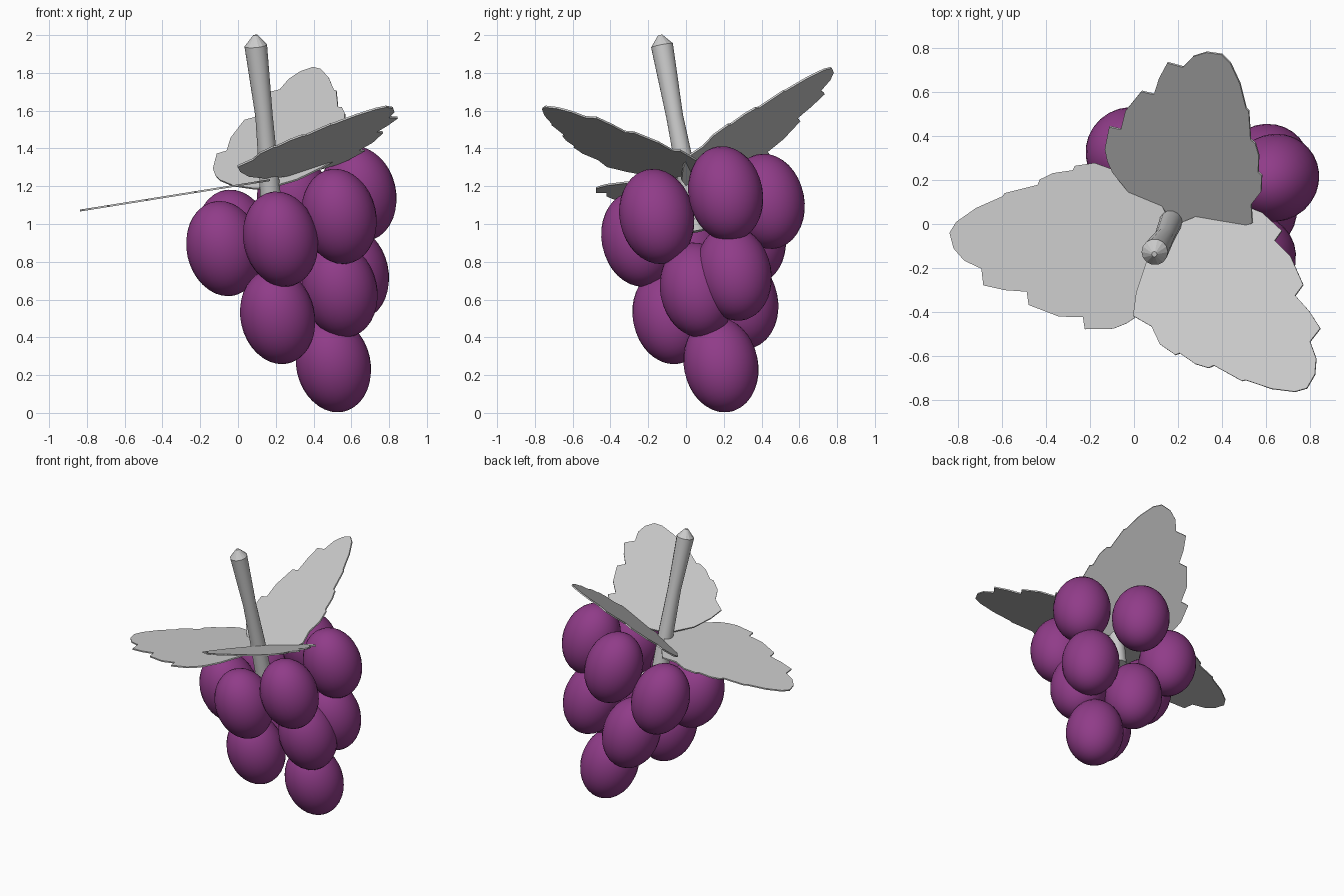
import bpy, bmesh, math
from mathutils import Vector, Matrix

if "Cube" in bpy.data.objects:
    bpy.data.objects.remove(bpy.data.objects["Cube"])


def material(name, rgb):
    m = bpy.data.materials.new(name)
    m.diffuse_color = (*rgb, 1)
    m.use_nodes = True
    m.node_tree.nodes["Principled BSDF"].inputs["Base Color"].default_value = m.diffuse_color
    return m


PURPLE = material("grape purple", (0.28, 0.045, 0.25))
GREY = material("leaf grey", (0.6, 0.6, 0.6))


def add_object(name, bm, mat):
    bmesh.ops.recalc_face_normals(bm, faces=bm.faces)
    mesh = bpy.data.meshes.new(name)
    bm.to_mesh(mesh)
    bm.free()
    mesh.materials.append(mat)
    ob = bpy.data.objects.new(name, mesh)
    bpy.context.collection.objects.link(ob)
    return ob


# Grapes: equal ellipsoids, all leaning along the hanging direction
grape_centres = [
    (0.225, -0.25, 0.92), (-0.075, 0.0, 0.87), (-0.02, 0.33, 0.93),
    (0.535, -0.155, 1.04), (0.64, 0.21, 1.16), (0.30, 0.43, 1.12),
    (0.21, -0.085, 0.51), (0.54, 0.06, 0.65), (0.60, 0.255, 0.74),
    (0.25, 0.29, 0.59), (0.505, 0.185, 0.255),
]
lean = Vector((-0.22, -0.2, 1)).to_track_quat('Z', 'Y').to_matrix().to_4x4()
for i, c in enumerate(grape_centres):
    bm = bmesh.new()
    bmesh.ops.create_uvsphere(bm, u_segments=28, v_segments=18, radius=1)
    bm.transform(Matrix.Translation(c) @ lean @ Matrix.Diagonal((0.197, 0.197, 0.256, 1)))
    for f in bm.faces:
        f.smooth = True
    add_object(f"grape_{i + 1}", bm, PURPLE)

# Stem: bent round stalk with a blunt conical tip
path = [(0.092, -0.137, 2.0, 0.012), (0.094, -0.127, 1.945, 0.06),
        (0.138, -0.06, 1.57, 0.046), (0.163, 0.0, 1.27, 0.052),
        (0.185, 0.055, 0.96, 0.058)]
SIDES = 14
bm = bmesh.new()
axis = Vector((0.09, 0.19, -1)).to_track_quat('Z', 'Y')
rings = []
for x, y, z, r in path:
    rings.append([bm.verts.new(Vector((x, y, z)) + axis @ Vector(
        (r * math.cos(2 * math.pi * k / SIDES), r * math.sin(2 * math.pi * k / SIDES), 0)))
        for k in range(SIDES)])
for a, b in zip(rings, rings[1:]):
    for k in range(SIDES):
        j = (k + 1) % SIDES
        f = bm.faces.new((a[k], a[j], b[j], b[k]))
        f.smooth = a is not rings[0]
bm.faces.new(rings[0])
bm.faces.new(rings[-1])
add_object("stem", bm, GREY)

# Leaves: one toothed outline (along, across) laid on three sloping planes
outline = [
    (0, 0), (0.02, 0.09), (0.08, 0.22), (0.15, 0.31), (0.20, 0.345), (0.26, 0.37),
    (0.39, 0.375), (0.40, 0.32), (0.51, 0.32), (0.65, 0.27), (0.66, 0.21),
    (0.76, 0.205), (0.86, 0.185), (0.87, 0.11), (0.95, 0.075), (1.0, 0.02),
    (1.02, -0.05), (0.99, -0.10), (0.90, -0.165), (0.78, -0.22), (0.77, -0.235),
    (0.62, -0.275), (0.61, -0.30), (0.55, -0.33), (0.46, -0.345), (0.45, -0.365),
    (0.36, -0.38), (0.27, -0.35), (0.17, -0.375), (0.10, -0.29), (0.03, -0.16),
]


def leaf(name, base, heading, z0, a, b):
    # plane is z = z0 + a*x + b*y, heading is the leaf direction seen from above
    n = Vector((-a, -b, 1)).normalized()
    u = Vector((heading[0], heading[1], a * heading[0] + b * heading[1])).normalized()
    v = n.cross(u)
    o = Vector((base[0], base[1], z0 + a * base[0] + b * base[1]))
    bm = bmesh.new()
    top = bm.faces.new([bm.verts.new(o + u * s + v * t + n * 0.005) for s, t in outline])
    ext = bmesh.ops.extrude_face_region(bm, geom=[top], use_keep_orig=True)
    for e in ext['geom']:
        if isinstance(e, bmesh.types.BMVert):
            e.co -= n * 0.01
    add_object(name, bm, GREY)


leaf("leaf_left", (0.17, -0.11), (-1, 0.02), 1.205, 0.16, 0.0)
leaf("leaf_front", (0.15, -0.04), (0.70, -0.70), 1.19, 0.285, -0.28)
leaf("leaf_back", (0.16, 0.01), (0.24, 0.97), 1.11, 0.45, 0.70)
